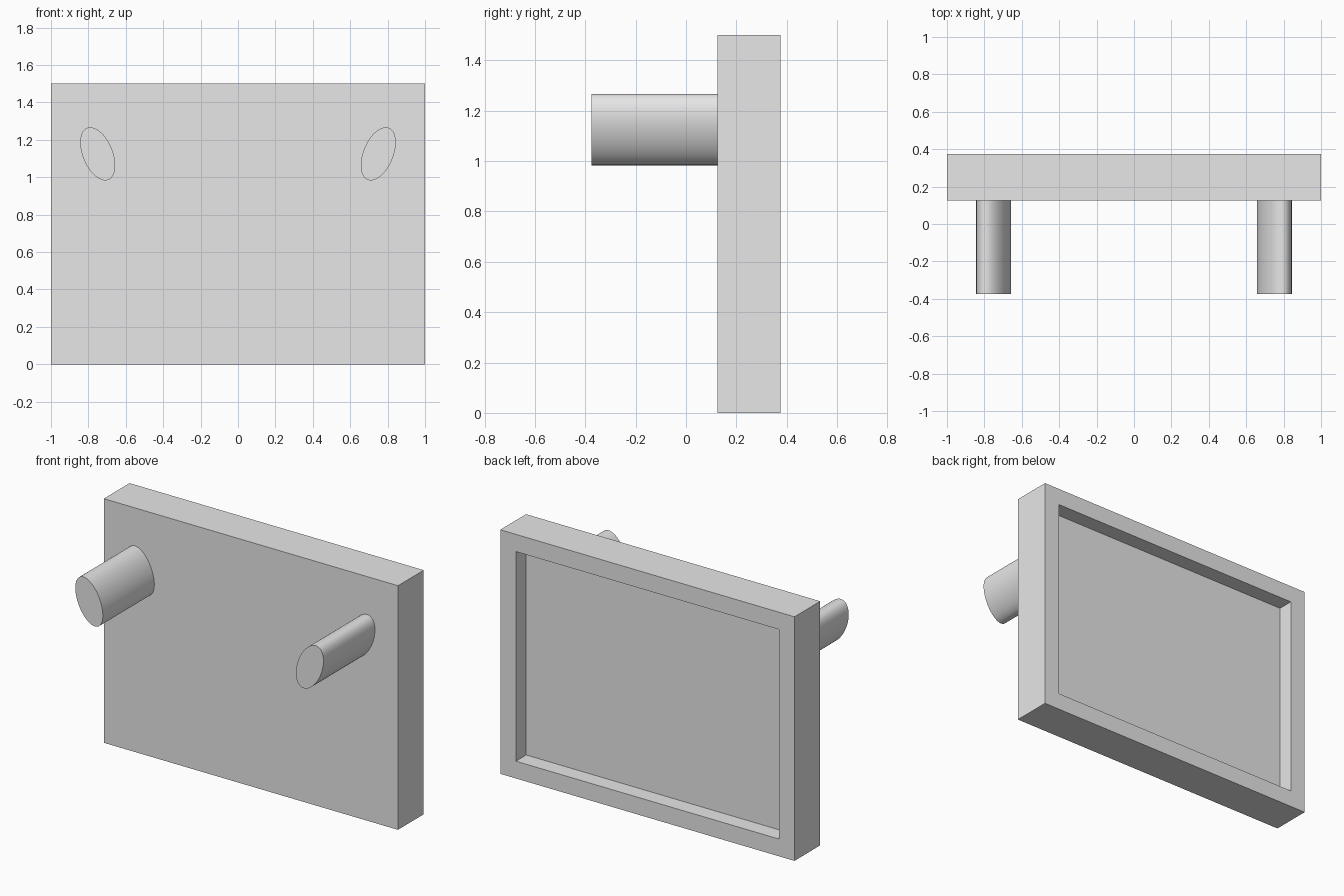
import bpy
import bmesh
from math import radians
from mathutils import Matrix, Vector

cube = bpy.data.objects.get("Cube")
if cube:
    bpy.data.objects.remove(cube, do_unlink=True)

WIDTH, DEPTH, HEIGHT = 2.0, 0.25, 1.5
PANEL_Y = 0.25
BORDER, RECESS = 0.15, 0.1
PEG_LENGTH = 0.5

grey = bpy.data.materials.new("light_grey")
grey.use_nodes = True
grey.diffuse_color = (0.8, 0.8, 0.8, 1)
grey.node_tree.nodes["Principled BSDF"].inputs["Base Color"].default_value = grey.diffuse_color


def add_object(name, bm):
    bmesh.ops.recalc_face_normals(bm, faces=bm.faces)
    mesh = bpy.data.meshes.new(name)
    bm.to_mesh(mesh)
    bm.free()
    mesh.materials.append(grey)
    obj = bpy.data.objects.new(name, mesh)
    bpy.context.collection.objects.link(obj)
    return obj


# Panel with a framed recess in the back
bm = bmesh.new()
bmesh.ops.create_cube(bm, size=1, matrix=Matrix.Translation((0, PANEL_Y, HEIGHT / 2))
                      @ Matrix.Diagonal((WIDTH, DEPTH, HEIGHT, 1)))
bm.normal_update()
back = max(bm.faces, key=lambda f: f.normal.y)
bmesh.ops.inset_region(bm, faces=[back], thickness=BORDER)
floor = bmesh.ops.extrude_discrete_faces(bm, faces=[back])["faces"][0]
bmesh.ops.translate(bm, verts=floor.verts, vec=Vector((0, -RECESS, 0)))
add_object("framed_panel", bm)


# Oval pegs on the front, tops leaning outward
def add_peg(name, side):
    bm = bmesh.new()
    place = (Matrix.Translation((side * 0.75, PANEL_Y - DEPTH / 2 - PEG_LENGTH / 2, 1.125))
             @ Matrix.Rotation(side * radians(22.5), 4, "Y")
             @ Matrix.Diagonal((0.08, 1, 0.15, 1))
             @ Matrix.Rotation(radians(90), 4, "X"))
    bmesh.ops.create_cone(bm, cap_ends=True, segments=64, radius1=1, radius2=1,
                          depth=PEG_LENGTH, matrix=place)
    peg = add_object(name, bm)
    bpy.ops.object.select_all(action="DESELECT")
    peg.select_set(True)
    bpy.context.view_layer.objects.active = peg
    bpy.ops.object.shade_smooth_by_angle(angle=radians(30))


add_peg("left_peg", 1)
add_peg("right_peg", -1)
